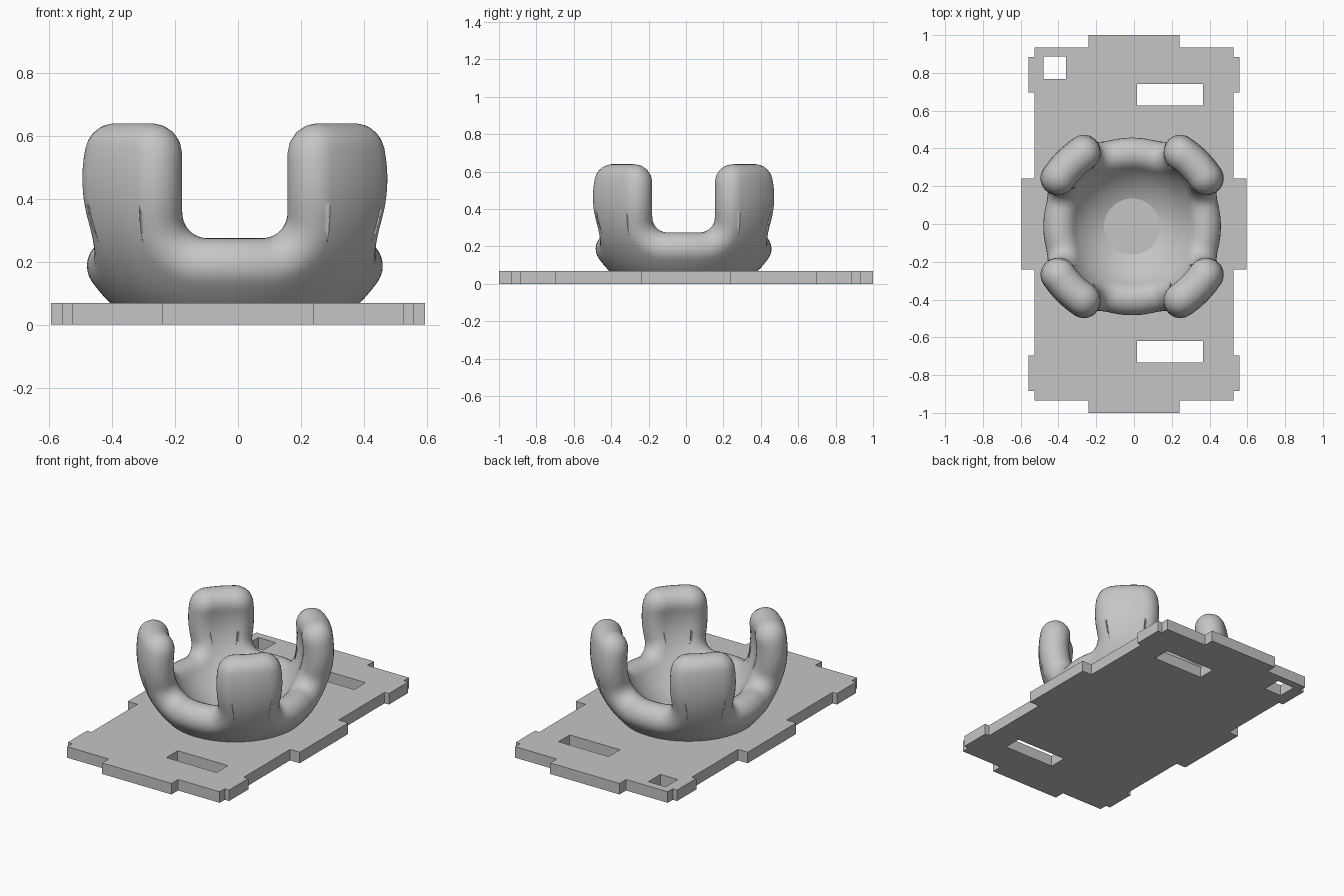
import bpy, bmesh
from math import sin, cos, pi, atan2, acos, asin, sqrt
from mathutils import Vector

if "Cube" in bpy.data.objects:
    bpy.data.objects.remove(bpy.data.objects["Cube"])

grey = bpy.data.materials.new("plain grey")
grey.use_nodes = True
colour = (0.56, 0.56, 0.56, 1)
grey.diffuse_color = colour
grey.node_tree.nodes["Principled BSDF"].inputs["Base Color"].default_value = colour

# Base plate: tabbed outline, mirrored from one quarter, with rectangular holes
PLATE_TOP = 0.069
quarter = [(0.595, 0.24), (0.528, 0.24), (0.528, 0.695), (0.558, 0.695),
           (0.558, 0.885), (0.528, 0.885), (0.528, 0.935), (0.24, 0.935), (0.24, 1)]
outline = []
for sx, sy in ((1, 1), (-1, 1), (-1, -1), (1, -1)):
    outline += [(x * sx, y * sy) for x, y in quarter[::sx * sy]]


def rectangle(x0, x1, y0, y1):
    return [(x0, y0), (x1, y0), (x1, y1), (x0, y1)]


holes = [rectangle(-0.48, -0.36, 0.767, 0.887),
         rectangle(0.017, 0.365, 0.628, 0.74),
         rectangle(0.017, 0.365, -0.732, -0.62)]
curve = bpy.data.curves.new("base_plate", "CURVE")
curve.dimensions = "2D"
curve.fill_mode = "BOTH"
curve.extrude = PLATE_TOP / 2
for loop in [outline] + holes:
    spline = curve.splines.new("POLY")
    spline.points.add(len(loop) - 1)
    for point, (x, y) in zip(spline.points, loop):
        point.co = (x, y, 0, 1)
    spline.use_cyclic_u = True
    spline.use_smooth = False
curve.materials.append(grey)
plate = bpy.data.objects.new("base_plate", curve)
plate.location.z = PLATE_TOP / 2
bpy.context.collection.objects.link(plate)
bpy.context.view_layer.objects.active = plate
plate.select_set(True)
bpy.ops.object.convert(target="MESH")
bpy.ops.object.shade_flat()
plate.select_set(False)

# Cup: a spherical sheet with four prongs, thickened with a fully round rim
RADIUS, CENTRE_Z, HALF = 0.472, 0.464, 0.088
SLOT, FLOOR, TOP = 0.167 + HALF, 0.275 - HALF, 0.64 - HALF
INNER_R, OUTER_R = 0.168, 0.01
START = asin(0.148 / (RADIUS - HALF))    # edge of the flat floor disc
ROWS, RIM = 18, 14


def span(a, b, n):
    return [a + (b - a) * i / n for i in range(n)]


# One eighth of the rim seen from the front, from slot middle to prong middle
profile = [(x, FLOOR) for x in span(0, SLOT - INNER_R, 4)]
profile += [(SLOT - INNER_R + INNER_R * sin(a), FLOOR + INNER_R * (1 - cos(a)))
            for a in span(0, pi / 2, 10)]
profile += [(SLOT, z) for z in span(FLOOR + INNER_R, TOP - OUTER_R, 8)]
profile += [(SLOT + OUTER_R * (1 - cos(a)), TOP - OUTER_R + OUTER_R * sin(a))
            for a in span(0, pi / 2, 4)]
diagonal = sqrt((RADIUS ** 2 - (TOP - CENTRE_Z) ** 2) / 2)
profile += [(x, TOP) for x in span(SLOT + OUTER_R, diagonal, 5)] + [(diagonal, TOP)]

# Each column: rim azimuth, rim polar angle, azimuth where it meets the floor
rim = []
for x, z in profile:
    h = z - CENTRE_Z
    rim.append((atan2(x, sqrt(RADIUS ** 2 - x * x - h * h)), acos(-h / RADIUS)))
# columns under the prong fan out from the widest point of the slot
fan = max(range(18), key=lambda i: rim[i][0])
fan_azimuth = rim[fan][0]
eighth = []
for i, (azimuth, polar) in enumerate(rim):
    base = azimuth
    if i >= fan:
        base = fan_azimuth + (pi / 4 - fan_azimuth) * sqrt((i - fan) / (len(rim) - 1 - fan))
    eighth.append((azimuth, polar, base))
side = eighth + [(pi / 2 - a, p, pi / 2 - b) for a, p, b in eighth[-2:0:-1]]
columns = [(a + q * pi / 2, p, b + q * pi / 2) for q in range(4) for a, p, b in side]


def direction(azimuth, polar):
    return Vector((sin(polar) * cos(azimuth), sin(polar) * sin(azimuth), -cos(polar)))


bm = bmesh.new()
grid = []
count = len(columns)
for i, (az, polar, base) in enumerate(columns):
    normal = direction(az, polar)
    following, previous = columns[(i + 1) % count], columns[i - 1]
    tangent = direction(*following[:2]) - direction(*previous[:2])
    outward = normal.cross(tangent).normalized()
    sheet = [direction(base + (az - base) * t, START + (polar - START) * t)
             for t in span(0, 1, ROWS)]
    points = [d * (RADIUS + HALF) for d in sheet]
    points += [normal * RADIUS + HALF * (normal * cos(a) + outward * sin(a))
               for a in span(0, pi, RIM) + [pi]]
    points += [d * (RADIUS - HALF) for d in reversed(sheet)]
    # the underside is buried flat inside the plate
    grid.append([bm.verts.new((p.x, p.y, max(p.z + CENTRE_Z, 0.02))) for p in points])
for i in range(count):
    a, b = grid[i], grid[(i + 1) % count]
    for j in range(len(a) - 1):
        bm.faces.new((a[j], b[j], b[j + 1], a[j + 1])).smooth = True
# flat discs closing the underside and the floor, with crisp edges
for end in (0, -1):
    disc = bm.faces.new([line[end] for line in grid])
    for edge in disc.edges:
        edge.smooth = False
bmesh.ops.recalc_face_normals(bm, faces=bm.faces)
bmesh.ops.translate(bm, verts=bm.verts, vec=(-0.01, -0.013, 0))
mesh = bpy.data.meshes.new("pronged_cup")
bm.to_mesh(mesh)
bm.free()
mesh.materials.append(grey)
cup = bpy.data.objects.new("pronged_cup", mesh)
bpy.context.collection.objects.link(cup)
